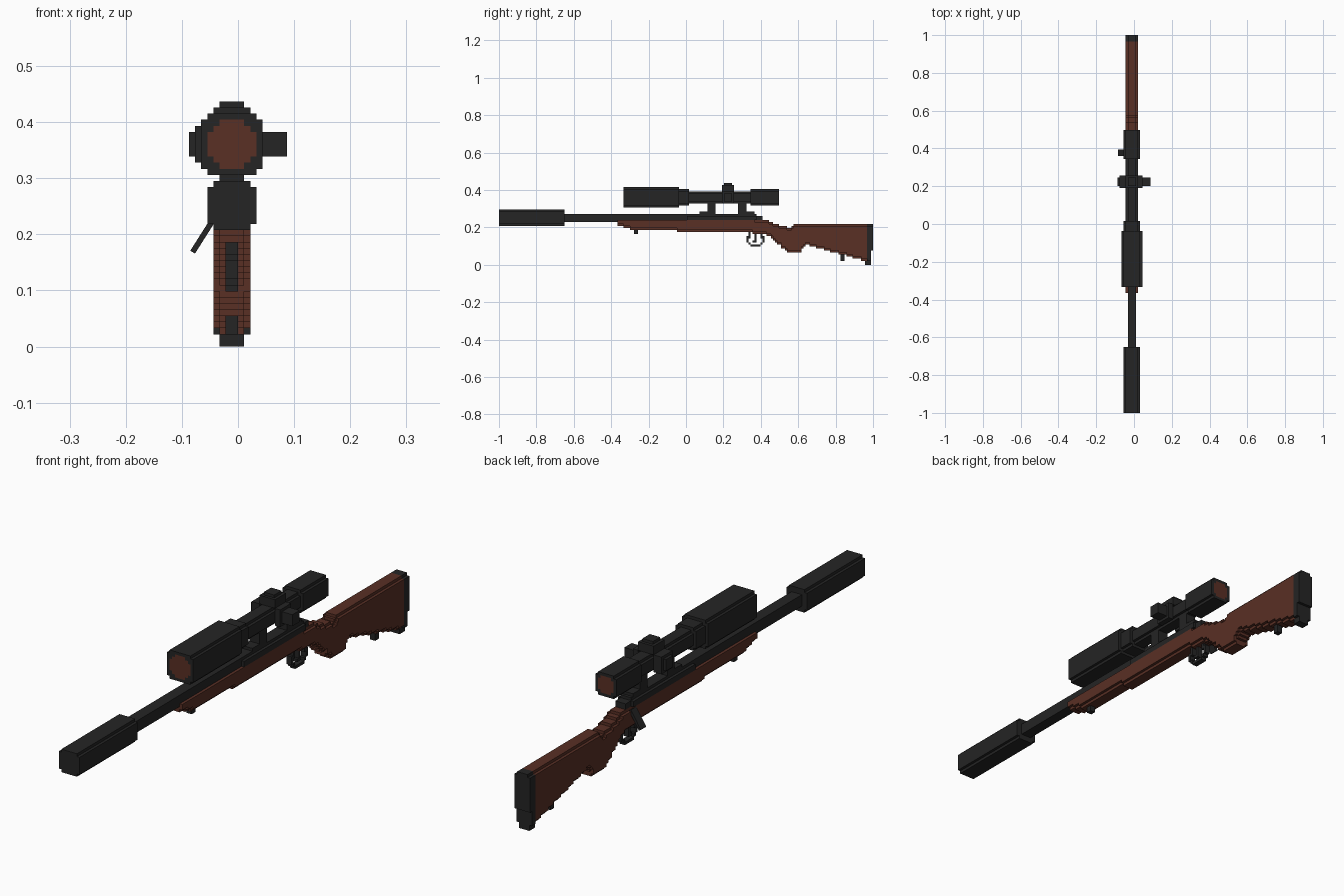
import bpy, bmesh, math
from mathutils import Matrix, Vector

if "Cube" in bpy.data.objects:
    bpy.data.objects.remove(bpy.data.objects["Cube"])

V = 2 / 183          # size of one block; x, y, z below are counted in blocks
CX = -1              # centre line of the rifle
ZS = 33              # scope axis height
ZB = 23              # barrel axis height


def material(name, rgb):
    m = bpy.data.materials.new(name)
    m.diffuse_color = (*rgb, 1)
    m.use_nodes = True
    m.node_tree.nodes["Principled BSDF"].inputs["Base Color"].default_value = m.diffuse_color
    return m


BLACK = material("black_metal", (0.018, 0.018, 0.018))
WOOD = material("brown_wood", (0.10, 0.029, 0.018))


def finish(name, bm, mat):
    bmesh.ops.recalc_face_normals(bm, faces=bm.faces)
    me = bpy.data.meshes.new(name)
    bm.to_mesh(me)
    bm.free()
    me.materials.append(mat)
    ob = bpy.data.objects.new(name, me)
    bpy.context.collection.objects.link(ob)
    return ob


def cells(boxes):
    return {(x, y, z) for x0, x1, y0, y1, z0, z1 in boxes
            for x in range(x0, x1) for y in range(y0, y1) for z in range(z0, z1)}


def blocks(name, boxes, mat, minus=()):
    """Skin the union of block boxes (x0, x1, y0, y1, z0, z1) with flat faces."""
    solid = cells(boxes) - cells(minus)
    bm = bmesh.new()
    verts = {}

    def vert(p):
        if p not in verts:
            verts[p] = bm.verts.new((p[0] * V, p[1] * V - 1, p[2] * V))
        return verts[p]

    for c in sorted(solid):
        for axis in range(3):
            for side in (0, 1):
                n = list(c)
                n[axis] += 2 * side - 1
                if tuple(n) in solid:
                    continue
                a, b = (axis + 1) % 3, (axis + 2) % 3
                quad = []
                for da, db in ((0, 0), (1, 0), (1, 1), (0, 1)):
                    p = list(c)
                    p[axis] += side
                    p[a] += da
                    p[b] += db
                    quad.append(vert(tuple(p)))
                bm.faces.new(quad if side else quad[::-1])
    bmesh.ops.dissolve_limit(bm, angle_limit=0.01, verts=bm.verts, edges=bm.edges)
    return finish(name, bm, mat)


def tube(y0, y1, z, r, corner=1):
    """Boxes forming a round bar along y with stepped corners."""
    return [(CX - r + k, CX + r - k, y0, y1, z - r + corner - k, z + r - corner + k)
            for k in range(corner + 1)]


def lerp(points, t):
    for (a, va), (b, vb) in zip(points, points[1:]):
        if a <= t <= b:
            return va + (vb - va) * (t - a) / (b - a)
    return points[-1][1]


# Barrel, suppressor and receiver
blocks("suppressor", tube(0, 32, ZB, 4), BLACK)
blocks("barrel", tube(32, 92, ZB, 2, 0), BLACK)
blocks("receiver", [(-4, 2, 92, 126, 22, 24), (-3, 1, 92, 126, 24, 25),
                    (-3, 1, 126, 129, 22, 24)], BLACK)

# Wooden stock: stepped side outline with the long edges cut back one block
top = [(58, 22), (122, 22.6), (130, 22), (136, 20), (140, 18.6), (143, 18.4),
       (145, 20), (180, 20)]
bottom = [(58, 19), (61, 19), (62, 18), (65, 17), (86, 17), (88, 16), (122, 16),
          (125, 15), (130, 15), (134, 12.6), (137, 10), (140, 7), (142, 6),
          (147, 6), (149, 8), (150, 10), (180, 1.6)]
stock = []
for j in range(58, 180):
    lo, hi = round(lerp(bottom, j + 0.5)), round(lerp(top, j + 0.5))
    stock += [(-3, 1, j, j + 1, lo, hi),
              (-4, 2, j, j + 1, lo + 1, hi - (j > 124))]
blocks("stock", stock, WOOD)

# Butt pad
blocks("butt_pad", [(-4, 2, 180, 183, 7, 19), (-3, 1, 180, 183, 19, 20),
                    (-4, 2, 180, 182, 2, 7), (-3, 1, 179, 182, 0, 2)], BLACK)

# Sling studs
for name, y, z in (("front_sling_stud", 66, 15), ("rear_sling_stud", 167, 2)):
    blocks(name, [(-2, 0, y, y + 2, z, z + 3)], BLACK)

# Trigger and its guard
blocks("trigger_guard", [(-2, 0, 123, 128, 9, 10), (-2, 0, 122, 123, 10, 11),
                         (-2, 0, 128, 129, 10, 11), (-2, 0, 121, 122, 11, 14),
                         (-2, 0, 129, 130, 11, 14), (-2, 0, 122, 123, 13, 16),
                         (-2, 0, 128, 129, 13, 16)], BLACK)
blocks("trigger", [(-2, 0, 125, 126, 11, 16), (-2, 0, 124, 125, 11, 12)], BLACK)

# Bolt handle, a bar slanting down on the -x side
a, b = Vector((-3.6, 0, 21.4)), Vector((-7.4, 0, 15.4))
bm = bmesh.new()
bmesh.ops.create_cube(bm, size=1)
bmesh.ops.scale(bm, vec=(0.9 * V, 3 * V, (a - b).length * V), verts=bm.verts)
mid = (a + b) / 2
bmesh.ops.transform(bm, verts=bm.verts, matrix=Matrix.Translation(
    (mid.x * V, 126 * V - 1, mid.z * V)) @ Matrix.Rotation(math.atan2(a.x - b.x, a.z - b.z), 4, 'Y'))
finish("bolt_handle", bm, BLACK)

# Scope mounts
for name, foot, post in (("front_mount", 98, 102), ("rear_mount", 117, 117)):
    blocks(name, [(-3, 1, foot, foot + 8, 25, 26), (-3, 1, post, post + 4, 26, 30)], BLACK)

# Scope body with a pocket at each end for the lenses
front_lens = tube(61, 62, ZS, 4, 2)
rear_lens = tube(136, 137, ZS, 3)
blocks("scope_body", tube(61, 88, ZS, 5) + tube(88, 93, ZS, 4) + tube(93, 123, ZS, 3)
       + tube(123, 137, ZS, 4), BLACK, minus=front_lens + rear_lens)
blocks("front_lens", front_lens, WOOD)
blocks("rear_lens", rear_lens, WOOD)

# Scope adjustment knobs
blocks("top_knob", [(-4, 2, 109, 115, 36, 39), (-3, 1, 110, 114, 39, 40)], BLACK)
blocks("left_knob", [(-7, -4, 109, 115, 30, 36), (-8, -7, 110, 114, 31, 35)], BLACK)
blocks("right_knob", [(2, 4, 109, 115, 30, 36), (4, 8, 110, 114, 31, 35)], BLACK)
